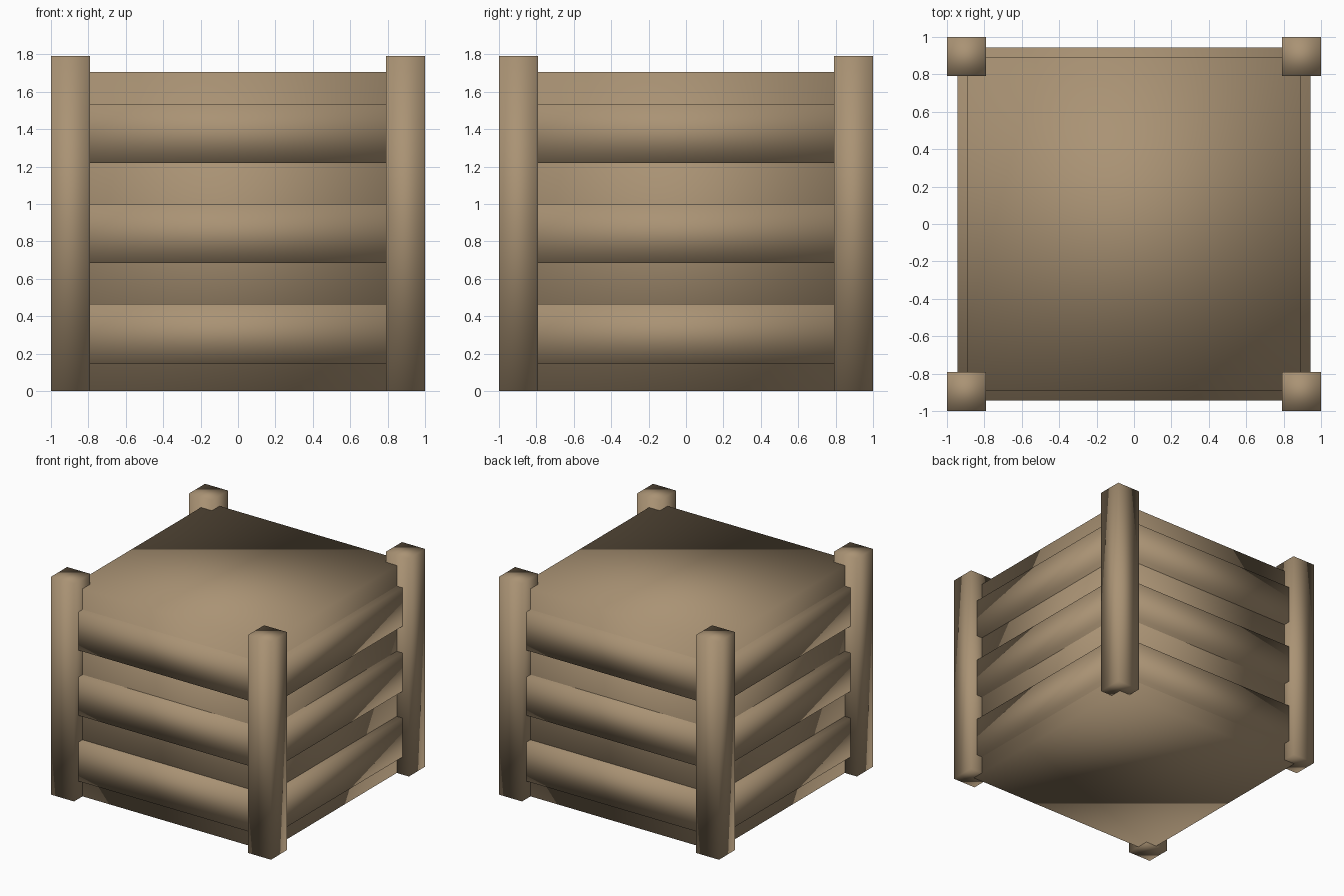
import bpy

if "Cube" in bpy.data.objects:
    bpy.data.objects.remove(bpy.data.objects["Cube"])

wood = bpy.data.materials.new("wood")
wood.diffuse_color = (0.40, 0.29, 0.175, 1)
wood.use_nodes = True
wood.node_tree.nodes["Principled BSDF"].inputs["Base Color"].default_value = wood.diffuse_color


def box(name, half_x, half_y, z0, z1, cx=0, cy=0):
    """Smooth-shaded box, given half widths and a height range."""
    bpy.ops.mesh.primitive_cube_add(size=2, location=(cx, cy, (z0 + z1) / 2))
    ob = bpy.context.object
    ob.name = name
    ob.scale = (half_x, half_y, (z1 - z0) / 2)
    bpy.ops.object.transform_apply(location=False, rotation=False, scale=True)
    bpy.ops.object.shade_smooth()
    ob.data.materials.append(wood)
    return ob


# Closed inner body of the crate
box("crate_body", 0.89, 0.89, 0, 1.705)

# Three slat layers, standing proud on all four sides, ends inside the posts
for i, (z0, z1) in enumerate([(0.145, 0.465), (0.685, 1.0), (1.22, 1.535)]):
    box(f"slat_layer_{i + 1}", 0.943, 0.943, z0, z1)

# Square corner posts
for side, sx in (("left", -1), ("right", 1)):
    for end, sy in (("front", -1), ("back", 1)):
        box(f"{end}_{side}_post", 0.105, 0.105, 0, 1.79, sx * 0.895, sy * 0.895)
